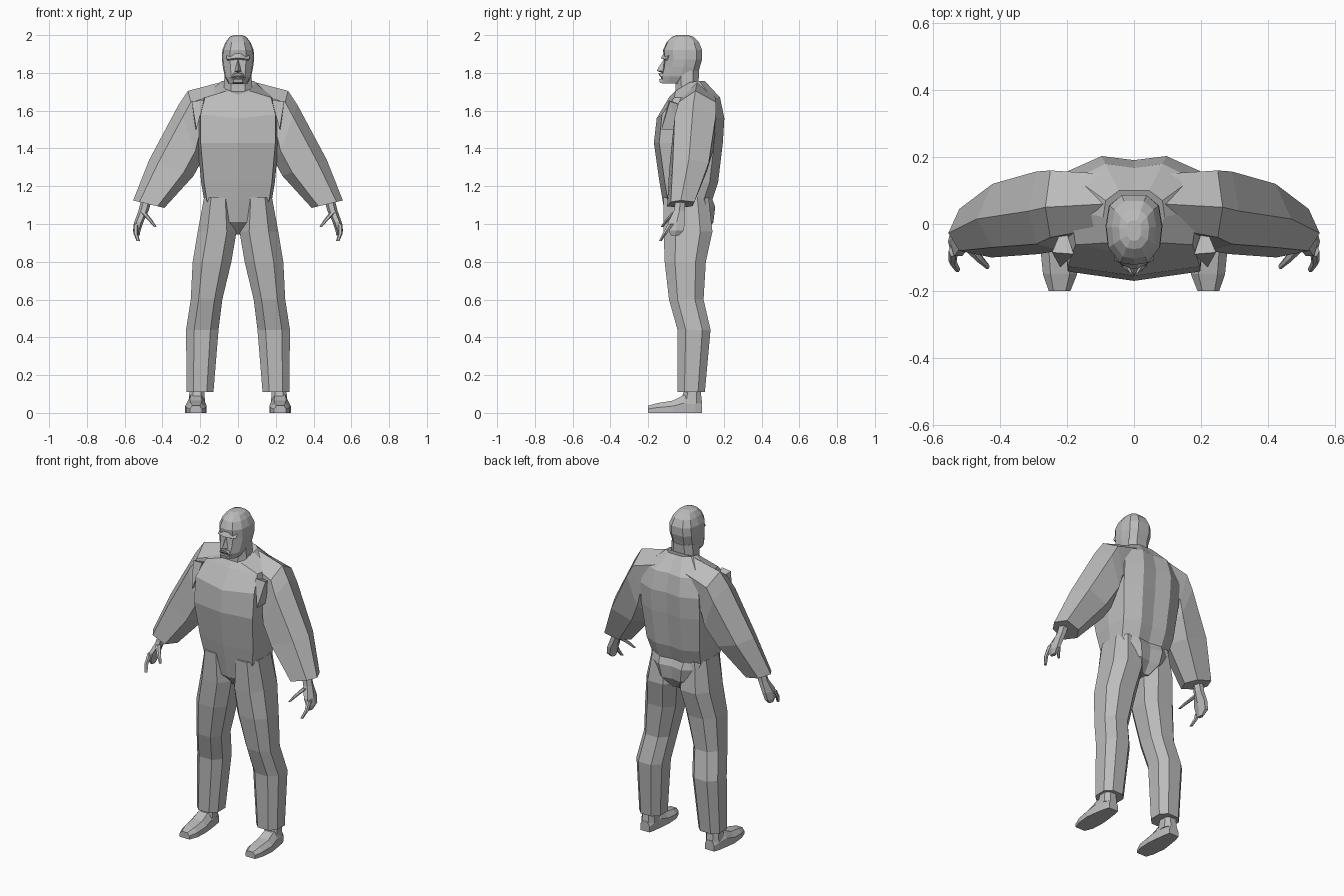
import bpy, bmesh
from mathutils import Vector

grey = bpy.data.materials.new("plain grey")
grey.diffuse_color = (0.5, 0.5, 0.5, 1)


def finish(name, bm, mirror=False):
    bmesh.ops.recalc_face_normals(bm, faces=bm.faces[:])
    me = bpy.data.meshes.new(name)
    bm.to_mesh(me)
    bm.free()
    me.materials.append(grey)
    ob = bpy.data.objects.new(name, me)
    bpy.context.collection.objects.link(ob)
    if mirror:
        ob.modifiers.new("mirror", 'MIRROR')
        ob.modifiers["mirror"].use_mirror_merge = False
    return ob


def loft(name, rings, mirror=False):
    """Skin a list of equal-length rings and close both ends."""
    bm = bmesh.new()
    vs = [[bm.verts.new(p) for p in r] for r in rings]
    n = len(vs[0])
    for a, b in zip(vs, vs[1:]):
        for i in range(n):
            j = (i + 1) % n
            bm.faces.new((a[i], a[j], b[j], b[i]))
    bm.faces.new(vs[0][::-1])
    bm.faces.new(vs[-1])
    return finish(name, bm, mirror)


def hull(name, pts, mirror=False):
    bm = bmesh.new()
    for p in pts:
        bm.verts.new(p)
    r = bmesh.ops.convex_hull(bm, input=bm.verts[:])
    bmesh.ops.delete(bm, geom=[v for v in bm.verts if not v.link_faces], context='VERTS')
    return finish(name, bm, mirror)


def both(half):
    """Complete a half ring that runs front centre -> back centre."""
    return half + [(-x, y, z) for x, y, z in half[-2:0:-1]]


def octagon(z, x0, x1, y0, y1, k=0.5):
    cx, cy, a, b = (x0 + x1) / 2, (y0 + y1) / 2, (x1 - x0) / 2, (y1 - y0) / 2
    c = [(k, -1), (1, -k), (1, k), (k, 1), (-k, 1), (-1, k), (-1, -k), (-k, -1)]
    return [(cx + a * u, cy + b * v, z) for u, v in c]


# Torso: broad chest, grooved back, slanted neckline
body = []
for z, w, f, b in [(.945, .05, -.05, .10), (1.01, .14, -.105, .145), (1.09, .17, -.118, .155),
                   (1.13, .18, -.125, .14), (1.22, .195, -.14, .17), (1.43, .215, -.17, .195),
                   (1.56, .215, -.155, .203), (1.67, .19, -.09, .18)]:
    dz = .02 if z == 1.56 else 0
    body.append(both([(0, f, z), (w * .92, f + .028, z + dz), (w, (f + b) / 2, z),
                      (w * .92, b - .045, z), (w * .45, b, z), (0, b - .012, z)]))
body.append(both([(0, -.07, 1.685), (.06, -.055, 1.705), (.092, .02, 1.75),
                  (.085, .07, 1.757), (.045, .1, 1.757), (0, .1, 1.757)]))
loft("torso", body)

# Sleeves: hexagonal sections given by an upper and a lower point
arm = []
for o, i, f, b in [((.085, 1.752), (.10, 1.45), -.03, .15), ((.265, 1.705), (.19, 1.40), -.06, .16),
                   ((.315, 1.63), (.20, 1.32), -.08, .157), ((.47, 1.34), (.235, 1.255), -.09, .12),
                   ((.555, 1.125), (.39, 1.085), -.1, .045)]:
    o, i = Vector(o), Vector(i)

    def at(t, y):
        p = o.lerp(i, t)
        return (p.x, y, p.y)
    m = (f + b) / 2
    arm.append([at(0, m), at(.2, f + .02), at(.78, f), at(1, m), at(.75, b - .01), at(.2, b)])
loft("sleeve", arm, True)

# Pointed fold where each sleeve meets the chest
hull("shoulder_fold", [(.18, -.09, 1.655), (.245, -.085, 1.65), (.22, -.13, 1.5),
                       (.225, -.04, 1.5), (.21, .0, 1.62)], True)

# Trouser legs
loft("trouser_leg", [octagon(*s) for s in [
    (1.14, .03, .18, -.118, .12), (.96, .008, .213, -.118, .14), (.8, .035, .24, -.113, .105),
    (.6, .083, .25, -.09, .093), (.44, .103, .275, -.045, .13), (.11, .13, .272, -.045, .1)]], True)

# Shoes and ankles
shoe = []
for y, a, b, h in [(-.2, .19, .255, .038), (-.15, .17, .272, .052), (-.07, .166, .28, .065),
                   (-.01, .172, .272, .095), (.05, .18, .262, .085), (.085, .187, .25, .06)]:
    w = (b - a) * .22
    shoe.append([(a, y, 0), (b, y, 0), (b, y, h * .55), (b - w, y, h), (a + w, y, h), (a, y, h * .55)])
loft("shoe", shoe, True)
loft("ankle", [octagon(.05, .175, .262, -.03, .085), octagon(.14, .178, .255, -.005, .075)], True)


# Hands: palm with curled finger and thumb
def limb(name, path):
    c = [(1, 0), (.5, .87), (-.5, .87), (-1, 0), (-.5, -.87), (.5, -.87)]
    loft(name, [[(x + a * u, y + b * v, z) for u, v in c] for x, y, z, a, b in path], True)


limb("palm", [(.487, -.03, 1.12, .028, .03), (.5, -.035, 1.07, .027, .033),
              (.525, -.05, 1.01, .024, .052), (.536, -.052, .965, .02, .045),
              (.533, -.06, .938, .012, .022)])
limb("finger", [(.54, -.08, 1.0, .014, .018), (.542, -.112, .95, .012, .013),
                (.528, -.136, .91, .009, .008)])
limb("thumb", [(.5, -.06, 1.06, .016, .018), (.465, -.1, 1.02, .012, .013),
               (.438, -.127, .985, .007, .008)])

# Neck and head
loft("neck", [octagon(1.65, -.075, .075, -.06, .07), octagon(1.73, -.075, .075, -.055, .065),
              octagon(1.81, -.07, .07, -.06, .07)])
head = []
for z, w, f, b in [(1.745, .05, -.128, 0), (1.78, .07, -.132, .06), (1.83, .08, -.12, .073),
                   (1.87, .085, -.116, .085), (1.92, .083, -.122, .086), (1.962, .066, -.103, .068),
                   (1.99, .045, -.075, .04), (2.0, .022, -.05, .01)]:
    d = b - f
    head.append(both([(0, f, z), (w * .5, f + d * .03, z), (w * .92, f + d * .25, z), (w, f + d * .55, z),
                      (w * .88, b - d * .15, z), (w * .45, b, z), (0, b, z)]))
loft("head", head)

# Face details
hull("nose", [(0, -.115, 1.875), (0, -.156, 1.812), (.018, -.122, 1.808),
              (-.018, -.122, 1.808), (0, -.12, 1.797)])
hull("brow", [(s * x, y, z) for s in (1, -1) for x, y, z in
              [(.012, -.133, 1.878), (.06, -.108, 1.872), (.06, -.085, 1.9),
               (.012, -.118, 1.905), (.05, -.095, 1.862)]])
hull("moustache", [(s * x, y, z) for s in (1, -1) for x, y, z in
                   [(.012, -.146, 1.8), (.012, -.142, 1.786), (.04, -.125, 1.772), (.03, -.115, 1.8)]])
hull("chin_beard", [(s * x, y, z) for s in (1, -1) for x, y, z in
                    [(.022, -.142, 1.768), (.026, -.138, 1.748), (.03, -.11, 1.742), (.03, -.12, 1.77)]])
